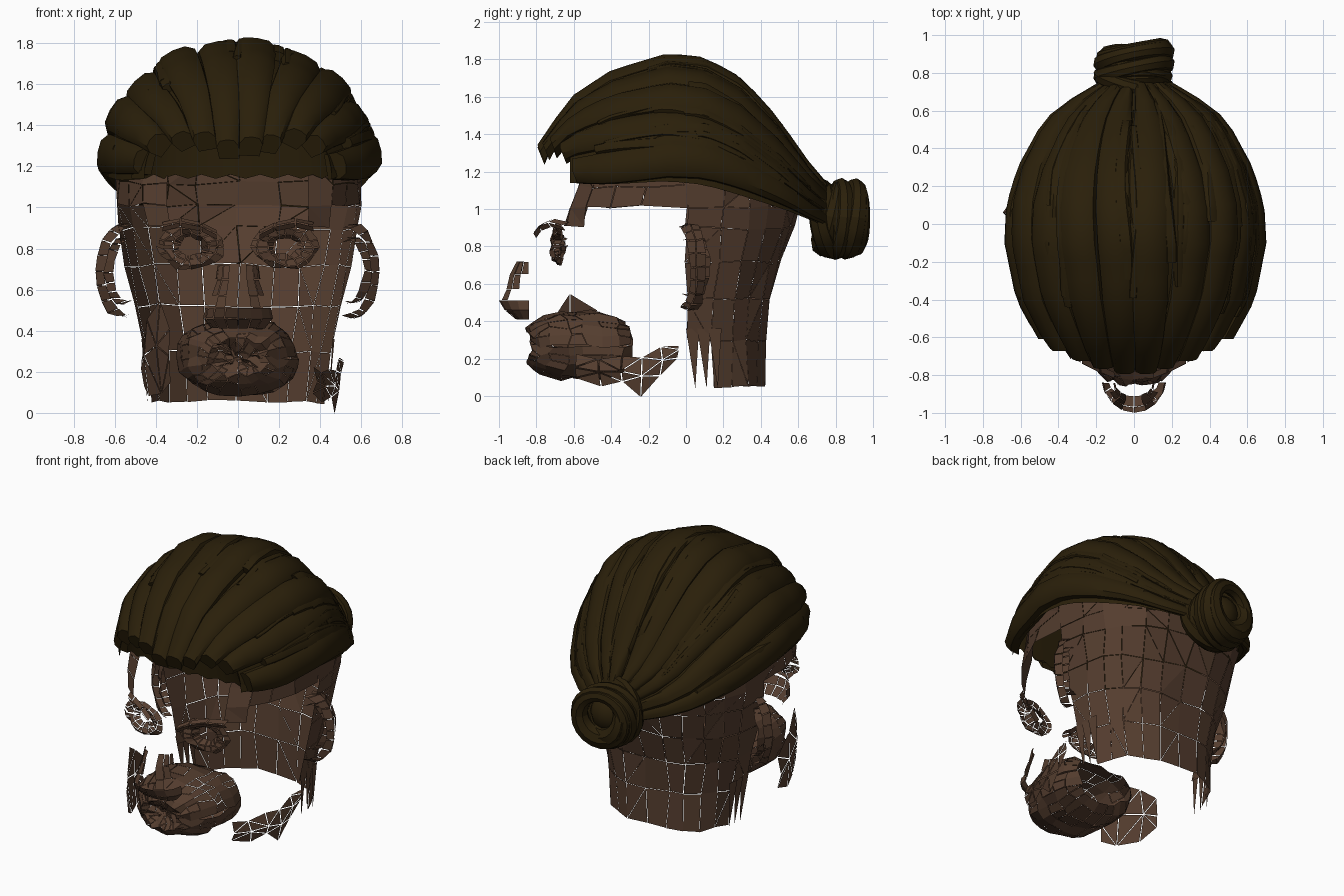
import bpy, bmesh, random
from math import sin, cos, pi, radians
from mathutils import Vector, Matrix

random.seed(4)
if "Cube" in bpy.data.objects:
    bpy.data.objects.remove(bpy.data.objects["Cube"])


def material(name, rgb):
    m = bpy.data.materials.new(name)
    m.use_nodes = True
    m.diffuse_color = (*rgb, 1)
    m.node_tree.nodes["Principled BSDF"].inputs["Base Color"].default_value = (*rgb, 1)
    return m


skin = material("brown skin", (0.09, 0.047, 0.028))
hair = material("dark hair", (0.023, 0.0138, 0.003))


def finish(bm, name, mat, smooth=False):
    bmesh.ops.recalc_face_normals(bm, faces=bm.faces)
    me = bpy.data.meshes.new(name)
    bm.to_mesh(me)
    bm.free()
    me.materials.append(mat)
    ob = bpy.data.objects.new(name, me)
    bpy.context.collection.objects.link(ob)
    if smooth:
        bpy.ops.object.select_all(action='DESELECT')
        ob.select_set(True)
        bpy.context.view_layer.objects.active = ob
        bpy.ops.object.shade_smooth_by_angle(angle=radians(40))


def loft(bm, rows, closed=False, keep=None):
    """Skin a grid of points; keep(centre) decides which faces stay."""
    vs = [[bm.verts.new(p) for p in r] for r in rows]
    n = len(rows[0])
    for a, b in zip(vs, vs[1:]):
        for i in range(n if closed else n - 1):
            j = (i + 1) % n
            quad = (a[i], a[j], b[j], b[i])
            if keep is None or keep(sum((v.co for v in quad), Vector()) / 4):
                bm.faces.new(quad)
    if closed:
        bm.faces.new(vs[0])
        bm.faces.new(vs[-1])
    loose = [v for v in bm.verts if not v.link_faces]
    bmesh.ops.delete(bm, geom=loose, context='VERTS')


def table(rows, t):
    for a, b in zip(rows, rows[1:]):
        if t <= b[0]:
            f = max(0, (t - a[0]) / (b[0] - a[0]))
            return [p + (q - p) * f for p, q in zip(a[1:], b[1:])]
    return rows[-1][1:]


def jitter(bm, amount):
    for v in bm.verts:
        v.co += Vector([random.uniform(-amount, amount) for _ in range(3)])


def crack(bm, gap, share=1.0):
    """Open thin gaps around the panels."""
    faces = [f for f in bm.faces if random.random() < share]
    rim = bmesh.ops.inset_individual(bm, faces=faces, thickness=gap)["faces"]
    bmesh.ops.delete(bm, geom=rim, context='FACES')


# Hair sections: y, half width, top, lower edge
SECTIONS = [(-0.8, 0.36, 1.3, 1.18), (-0.7, 0.43, 1.45, 1.16), (-0.6, 0.5, 1.58, 1.15),
            (-0.4, 0.61, 1.71, 1.15), (-0.1, 0.67, 1.8, 1.17), (0.1, 0.66, 1.78, 1.15),
            (0.3, 0.6, 1.67, 1.09), (0.5, 0.49, 1.45, 1.02), (0.6, 0.41, 1.3, 0.98),
            (0.68, 0.29, 1.19, 0.94), (0.76, 0.15, 1.1, 0.91)]


def scalp(th, y, off=0):
    w, top, low = table(SECTIONS, y)
    return Vector(((w + off) * sin(th), y, low + (top - low + off) * cos(th)))


# Under layer of the hair, closed down to the hairline in front
bm = bmesh.new()
angles = [radians(a) for a in range(-92, 93, 8)]
brow_line = [Vector((0.52 * sin(a), -0.6 + 0.06 * abs(sin(a)), 1.14 + 0.02 * (i % 2)))
             for i, a in enumerate(angles)]
ys = [-0.62 + 1.36 * i / 14 for i in range(15)]
loft(bm, [brow_line] + [[scalp(a, y, -0.03) for a in angles] for y in ys])
finish(bm, "hair_under_layer", hair, True)


def lock(bm, th, half, y0, y1, lift, bulge, depth):
    """A rounded band of hair swept from the brow to the nape."""
    rows = []
    phase = random.uniform(0, 6)
    for i in range(17):
        f = i / 16
        y = y0 + (y1 - y0) * f
        mid = th + 0.03 * sin(phase + 5 * f)
        rows.append([scalp(mid + half * k, y, lift + o) for k, o in
                     ((-1, -depth), (-0.92, -0.01), (-0.55, bulge * 0.8), (0, bulge),
                      (0.55, bulge * 0.8), (0.92, -0.01), (1, -depth))])
    # the cut end leans back under itself
    rows[0] = [p + Vector((0, 0.4 * max(0, rows[0][3].z - p.z), 0)) for p in rows[0]]
    loft(bm, rows, closed=True)


bm = bmesh.new()
for i in range(10):
    s = (i - 4.5) / 4.5
    lock(bm, s * radians(81), radians(9.6), -0.8 + 0.19 * abs(s) ** 1.6,
         0.75, 0.015 * (i % 2), 0.022, 0.07)
finish(bm, "hair_locks", hair, True)

# Thin strands lying over the locks
bm = bmesh.new()
for i in range(34):
    th = radians(random.uniform(-86, 86))
    start = random.uniform(-0.5, 0.1)
    lock(bm, th, radians(random.uniform(1.5, 4)), start, random.uniform(0.5, 0.74),
         random.uniform(0, 0.012), 0.016, 0.04)
finish(bm, "hair_strands", hair, True)

# Knotted bun: tilted rings around a core, the lower side fuller
bm = bmesh.new()
for k in range(8):
    major, minor = 0.165 - 0.014 * (k % 3), 0.055
    turn = Matrix.Rotation(random.uniform(-0.3, 0.2), 4, 'X') @ \
        Matrix.Rotation(random.uniform(-0.3, 0.3), 4, 'Z')
    rows = []
    for i in range(21):
        a = 2 * pi * i / 20
        thick = minor * (1 - 0.25 * sin(a))
        rows.append([turn @ Vector(((major + thick * cos(b)) * cos(a), thick * sin(b),
                                    (major + thick * cos(b)) * sin(a)))
                     + Vector((0, 0.75 + 0.022 * k, 0.96))
                     for b in [2 * pi * j / 8 for j in range(8)]])
    loft(bm, rows, closed=True)
bmesh.ops.create_uvsphere(bm, u_segments=12, v_segments=8, radius=0.13,
                          matrix=Matrix.Translation((0, 0.8, 0.96)))
for v in bm.verts:
    v.co.y = min(v.co.y, 1)
finish(bm, "hair_bun", hair, True)

# Head sections: z, half width, front, back
HEAD = [(0.05, 0.44, 0.6, 0.43), (0.3, 0.46, 0.68, 0.43), (0.6, 0.51, 0.72, 0.46),
        (0.8, 0.57, 0.75, 0.55), (1.0, 0.6, 0.71, 0.6), (1.22, 0.61, 0.6, 0.6)]


def head(a, z):
    w, front, back = table(HEAD, z)
    x, y = [abs(c) ** 0.82 * (1 if c > 0 else -1) for c in (cos(a), sin(a))]
    return Vector((w * x, y * (back if y > 0 else front), z))


def head_keep(c):
    if c.y > 0:
        return c.y > (0.1 if c.z < 0.3 else 0.02)
    temple = 0.28 < abs(c.x) < 0.46 and c.z > 0.92
    return (c.z > 1.0 and abs(c.x) > 0.36) or temple


bm = bmesh.new()
loft(bm, [[head(2 * pi * i / 24, z) for i in range(25)]
          for z in (0.05, 0.3, 0.52, 0.72, 0.9, 1.01, 1.12, 1.22)], keep=head_keep)
jitter(bm, 0.012)
bmesh.ops.triangulate(bm, faces=[f for f in bm.faces if random.random() < 0.4])
crack(bm, 0.003, 0.6)
# Pointed slivers at the open neck edge
for side in (-1, 1):
    for y in (0.0, 0.06, 0.12):
        pts = [(0.47, y, 0.36), (0.46, y + 0.07, 0.36), (0.44, y + 0.05, 0.04)]
        bm.faces.new([bm.verts.new((side * p[0], p[1], p[2])) for p in pts])
finish(bm, "head_shell", skin)

# Ragged jaw strips, uneven on the two sides: x, y, lower z, upper z
LEFT_JAW = [(0.5, -0.04, 0.2, 0.28), (0.49, -0.13, 0.1, 0.27), (0.47, -0.24, 0.0, 0.2),
            (0.45, -0.34, 0.07, 0.21), (0.41, -0.46, 0.05, 0.2), (0.36, -0.6, 0.1, 0.22)]
RIGHT_JAW = [(0.46, -0.33, 0.12, 0.34), (0.44, -0.46, 0.08, 0.46), (0.38, -0.62, 0.1, 0.54),
             (0.33, -0.72, 0.14, 0.4)]
for side, label, jaw in ((1, "left", LEFT_JAW), (-1, "right", RIGHT_JAW)):
    bm = bmesh.new()
    loft(bm, [[(side * x, y, a), (side * (x + 0.015), y, (a + b) / 2), (side * x, y, b)]
              for x, y, a, b in jaw])
    bmesh.ops.triangulate(bm, faces=bm.faces)
    jitter(bm, 0.01)
    crack(bm, 0.006)
    finish(bm, label + "_jaw", skin)

    # Ear: an open rim with a smaller inner fold
    bm = bmesh.new()
    for size, depth in ((1, 0.0), (0.7, 0.02)):
        rows = []
        for i in range(11):
            a = radians(-100 + 200 * i / 10)
            out = 0.57 + 0.12 * size * cos(a)
            z = 0.69 + 0.23 * size * sin(a)
            y = 0.03 + 0.05 * cos(a) + depth
            rows.append([(side * (out - 0.045), y - 0.06, z * 0.92 + 0.055),
                         (side * out, y - 0.02, z), (side * (out - 0.025), y + 0.03, z)])
        loft(bm, rows)
    jitter(bm, 0.008)
    crack(bm, 0.004, 0.7)
    finish(bm, label + "_ear", skin)

    # Eye: stepped lids around an open middle
    bm = bmesh.new()
    rows = []
    for i in range(17):
        a = 2 * pi * i / 16
        rows.append([(side * (0.23 + r * cos(a)), y + 0.2 * (0.15 + r * cos(a)) - 0.02,
                      0.81 + 0.68 * r * sin(a))
                     for r, y in ((0.165, -0.69), (0.135, -0.71), (0.09, -0.7), (0.06, -0.66))])
    loft(bm, rows)
    jitter(bm, 0.01)
    crack(bm, 0.004, 0.7)
    finish(bm, label + "_eyelids", skin)

    # Brow ridge
    bm = bmesh.new()
    loft(bm, [[(side * x, y, z - 0.03), (side * x, y - 0.02, z), (side * x, y + 0.02, z + 0.02)]
              for x, y, z in ((0.1, -0.8, 0.87), (0.18, -0.77, 0.91), (0.28, -0.72, 0.93),
                              (0.37, -0.64, 0.91))])
    crack(bm, 0.006)
    finish(bm, label + "_brow", skin)

# Muzzle: deep squarish mouth sack, domed in front with lips
bm = bmesh.new()
rows = []
for r, y in ((0.7, -0.33), (0.92, -0.4), (1.0, -0.5), (1.0, -0.6), (0.98, -0.68),
             (0.86, -0.77), (0.66, -0.82), (0.5, -0.85), (0.36, -0.83), (0.2, -0.8),
             (0.06, -0.78)):
    ring = []
    for i in range(25):
        c, s = [abs(k) ** 0.8 * (1 if k > 0 else -1)
                for k in (cos(2 * pi * i / 24), sin(2 * pi * i / 24))]
        ring.append((0.29 * r * c, y + 0.06 * c * c * r, 0.27 + 0.18 * r * s))
    rows.append(ring)
loft(bm, rows)
jitter(bm, 0.015)
crack(bm, 0.003, 0.4)
finish(bm, "muzzle", skin)

# Nose: tip with flared wings; only the flanks of the bridge remain
bm = bmesh.new()
NOSE = [(0.41, 0.13, -0.91), (0.46, 0.17, -0.97), (0.51, 0.16, -1.0), (0.57, 0.14, -0.97),
        (0.65, 0.11, -0.95), (0.72, 0.1, -0.91)]
loft(bm, [[(w * cos(a), -0.84 + (y + 0.84) * sin(a), z)
           for a in [pi * i / 8 for i in range(9)]] for z, w, y in NOSE],
     keep=lambda c: c.z < 0.5 or 0.03 < abs(c.x) < 0.12)
crack(bm, 0.004, 0.6)
finish(bm, "nose", skin)
